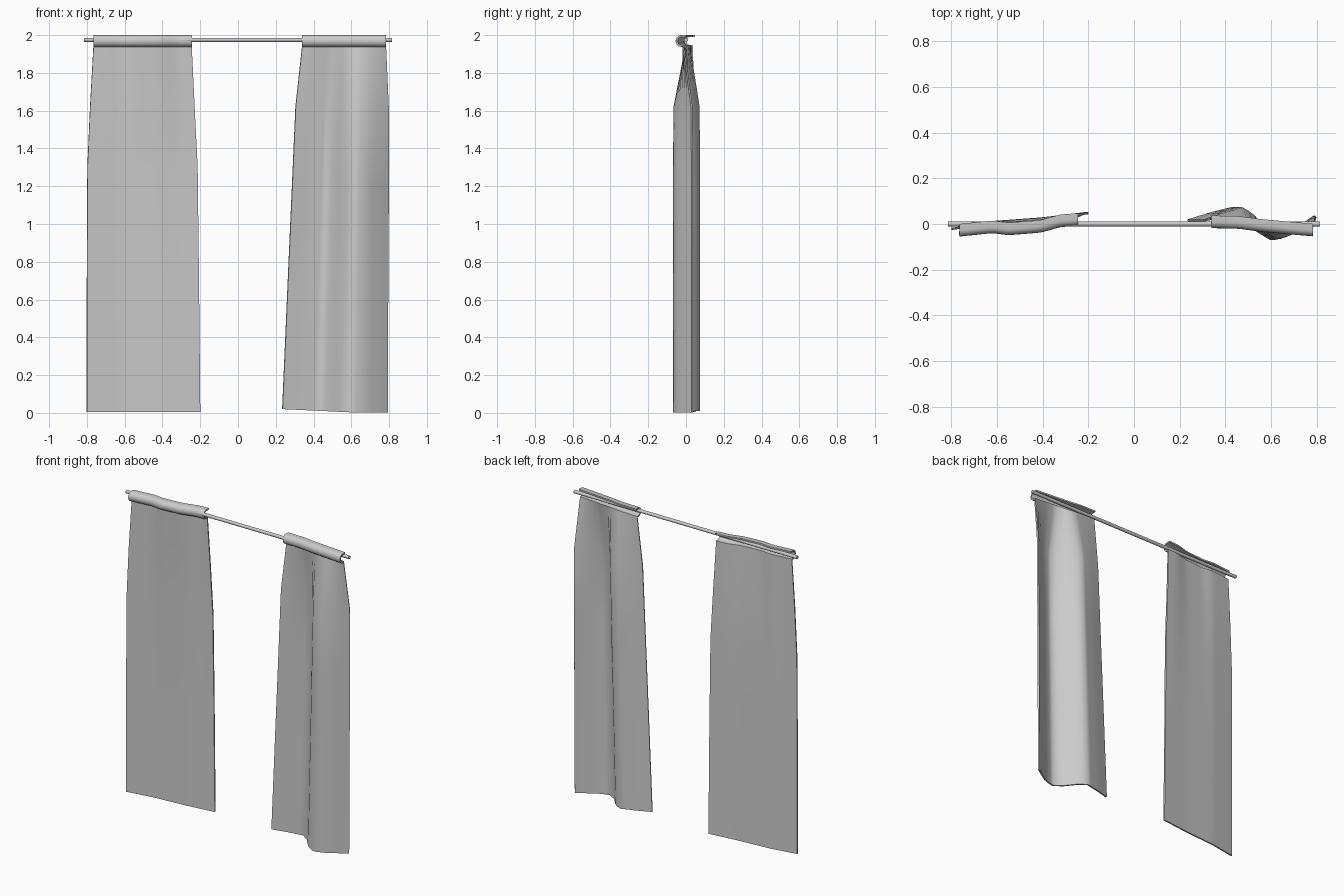
import bpy, math

if "Cube" in bpy.data.objects:
    bpy.data.objects.remove(bpy.data.objects["Cube"])


def lerp_list(pts, x):
    """Piecewise-linear lookup in (x, y) pairs."""
    for (xa, ya), (xb, yb) in zip(pts, pts[1:]):
        if x <= xb:
            return ya + (yb - ya) * max(0, x - xa) / (xb - xa)
    return pts[-1][1]


def make_object(name, verts, faces):
    me = bpy.data.meshes.new(name)
    me.from_pydata(verts, [], faces)
    ob = bpy.data.objects.new(name, me)
    bpy.context.collection.objects.link(ob)
    # Cloth thickness
    mod = ob.modifiers.new("cloth_thickness", 'SOLIDIFY')
    mod.thickness, mod.offset = 0.01, 0
    bpy.context.view_layer.objects.active = ob
    ob.select_set(True)
    bpy.ops.object.modifier_apply(modifier=mod.name)
    bpy.ops.object.shade_smooth_by_angle(angle=math.radians(60))
    ob.select_set(False)
    return ob


# Rod pocket section (y, z): open at the back, rounded at the front
R, H, ZC = 0.023, 0.026, 1.969
pocket = [(0.027, ZC + H)]
pocket += [(-R * math.sin(a), ZC + H * math.cos(a))
           for a in [math.pi * i / 8 for i in range(9)]]
pocket.append((0.012, ZC - H))


def curtain(name, rows, top, bottom, lift, n=20):
    """rows: (z, left x, right x, share of bottom wave); top/bottom: (x, y) waves."""
    verts = []
    tl, tr = top[0][0], top[-1][0]
    bl, br = bottom[0][0], bottom[-1][0]
    cols = [i / n for i in range(n + 1)]
    for y, z in pocket:
        for u in cols:
            x = tl + (tr - tl) * u
            verts.append((x, lerp_list(top, x) + y, z))
    for z, xl, xr, w in rows:
        for u in cols:
            yt = lerp_list(top, tl + (tr - tl) * u) + 0.012
            yb = lerp_list(bottom, bl + (br - bl) * u)
            rise = lift * max(0, 1 - u / 0.65) * (1 - z / 1.94)
            verts.append((xl + (xr - xl) * u, yt + (yb - yt) * w, z + rise))
    m = n + 1
    faces = [(r * m + c, r * m + c + 1, (r + 1) * m + c + 1, (r + 1) * m + c)
             for r in range(len(pocket) + len(rows) - 1) for c in range(n)]
    return make_object(name, verts, faces)


# Left curtain
curtain("left_curtain",
        [(1.62, -0.783, -0.23, 0.6), (1.3, -0.797, -0.214, 0.9),
         (0.7, -0.80, -0.207, 1), (0.005, -0.80, -0.20, 1)],
        [(-0.765, -0.027), (-0.62, -0.012), (-0.55, -0.021),
         (-0.41, -0.01), (-0.32, 0.015), (-0.245, 0.02)],
        [(-0.80, -0.022), (-0.62, 0.008), (-0.4, 0.024), (-0.2, 0.048)], 0.0)

# Right curtain
curtain("right_curtain",
        [(1.62, 0.305, 0.796, 0.95), (1.2, 0.287, 0.796, 1),
         (0.7, 0.265, 0.793, 1), (0.003, 0.235, 0.79, 1)],
        [(0.34, 0.01), (0.46, 0.007), (0.55, -0.005),
         (0.66, -0.015), (0.783, -0.026)],
        [(0.235, 0.015), (0.33, 0.045), (0.43, 0.07), (0.48, 0.04),
         (0.54, -0.03), (0.60, -0.067), (0.67, -0.045), (0.75, 0.005),
         (0.79, 0.033)], 0.017)

# Rod
bpy.ops.mesh.primitive_cylinder_add(vertices=16, radius=0.011, depth=1.63,
                                    location=(0, 0, 1.975),
                                    rotation=(0, math.pi / 2, 0))
rod = bpy.context.object
rod.name = "curtain_rod"
bpy.ops.object.shade_smooth_by_angle(angle=math.radians(40))
